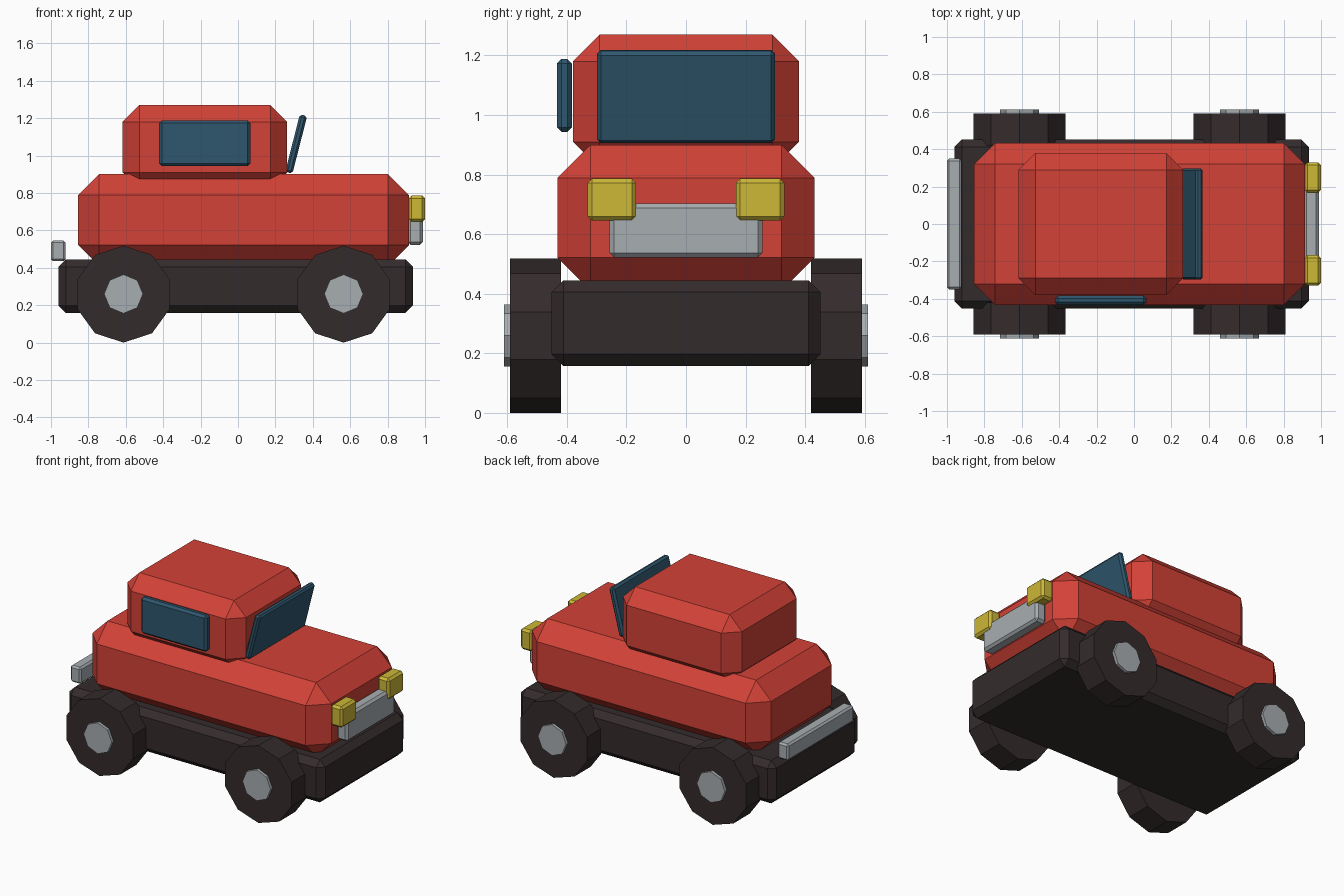
import bpy, bmesh, math
from mathutils import Matrix

if "Cube" in bpy.data.objects:
    bpy.data.objects.remove(bpy.data.objects["Cube"])


def material(name, rgb):
    m = bpy.data.materials.new(name)
    m.diffuse_color = (*rgb, 1)
    m.use_nodes = True
    m.node_tree.nodes["Principled BSDF"].inputs["Base Color"].default_value = m.diffuse_color
    return m


RED = material("red paint", (0.65, 0.054, 0.038))
DARK = material("dark rubber", (0.034, 0.024, 0.025))
GREY = material("light metal", (0.39, 0.42, 0.44))
BLUE = material("blue glass", (0.028, 0.095, 0.155))
YELLOW = material("yellow lamp", (0.61, 0.48, 0.037))


def finish(bm, name, mat):
    me = bpy.data.meshes.new(name)
    bm.to_mesh(me)
    bm.free()
    me.materials.append(mat)
    ob = bpy.data.objects.new(name, me)
    bpy.context.collection.objects.link(ob)
    return ob


def box(name, mat, x, y, z, bevel, tilt=0.0):
    """Chamfered box from (min, max) ranges, optionally tilted about y."""
    bm = bmesh.new()
    bmesh.ops.create_cube(bm, size=1)
    bmesh.ops.scale(bm, verts=bm.verts, vec=(x[1] - x[0], y[1] - y[0], z[1] - z[0]))
    bmesh.ops.bevel(bm, geom=bm.edges[:], offset=bevel, segments=1,
                    profile=0.5, affect='EDGES')
    ob = finish(bm, name, mat)
    ob.location = [(r[0] + r[1]) / 2 for r in (x, y, z)]
    ob.rotation_euler = (0, tilt, 0)
    return ob


def disc(name, mat, x, y, z, radius, depth, sides):
    """Flat-sided cylinder along y with a corner pointing up."""
    bm = bmesh.new()
    bmesh.ops.create_cone(bm, cap_ends=True, segments=sides, radius1=radius,
                          radius2=radius, depth=depth,
                          matrix=Matrix.Rotation(math.pi / 2, 4, 'X'))
    ob = finish(bm, name, mat)
    ob.location = (x, y, z)
    return ob


# Main masses
box("chassis", DARK, (-0.96, 0.935), (-0.452, 0.452), (0.158, 0.445), 0.04)
box("body", RED, (-0.855, 0.915), (-0.432, 0.432), (0.41, 0.90), 0.112)
box("cabin", RED, (-0.617, 0.263), (-0.38, 0.38), (0.82, 1.27), 0.09)

# Glass: tilted windscreen and a single side window
box("windscreen", BLUE, (0.291, 0.331), (-0.298, 0.298), (0.903, 1.221), 0.012, 0.25)
box("side_window", BLUE, (-0.422, 0.067), (-0.433, -0.383), (0.943, 1.188), 0.015)

# Front grille and rear bumper
box("grille", GREY, (0.908, 0.988), (-0.256, 0.256), (0.522, 0.702), 0.015)
box("rear_bumper", GREY, (-1.0, -0.922), (-0.35, 0.35), (0.435, 0.546), 0.012)

# Lamps, wheels and hubs on both sides
for s, side in ((-1, "right"), (1, "left")):
    lo, hi = sorted((s * 0.167, s * 0.33))
    box(side + "_headlight", YELLOW, (0.913, 1.0), (lo, hi), (0.645, 0.786), 0.015)
    for x, end in ((-0.612, "rear"), (0.565, "front")):
        disc(f"{end}_{side}_wheel", DARK, x, s * 0.505, 0.259, 0.259, 0.172, 10)
        disc(f"{end}_{side}_hub", GREY, x, s * 0.591, 0.26, 0.104, 0.04, 8)
